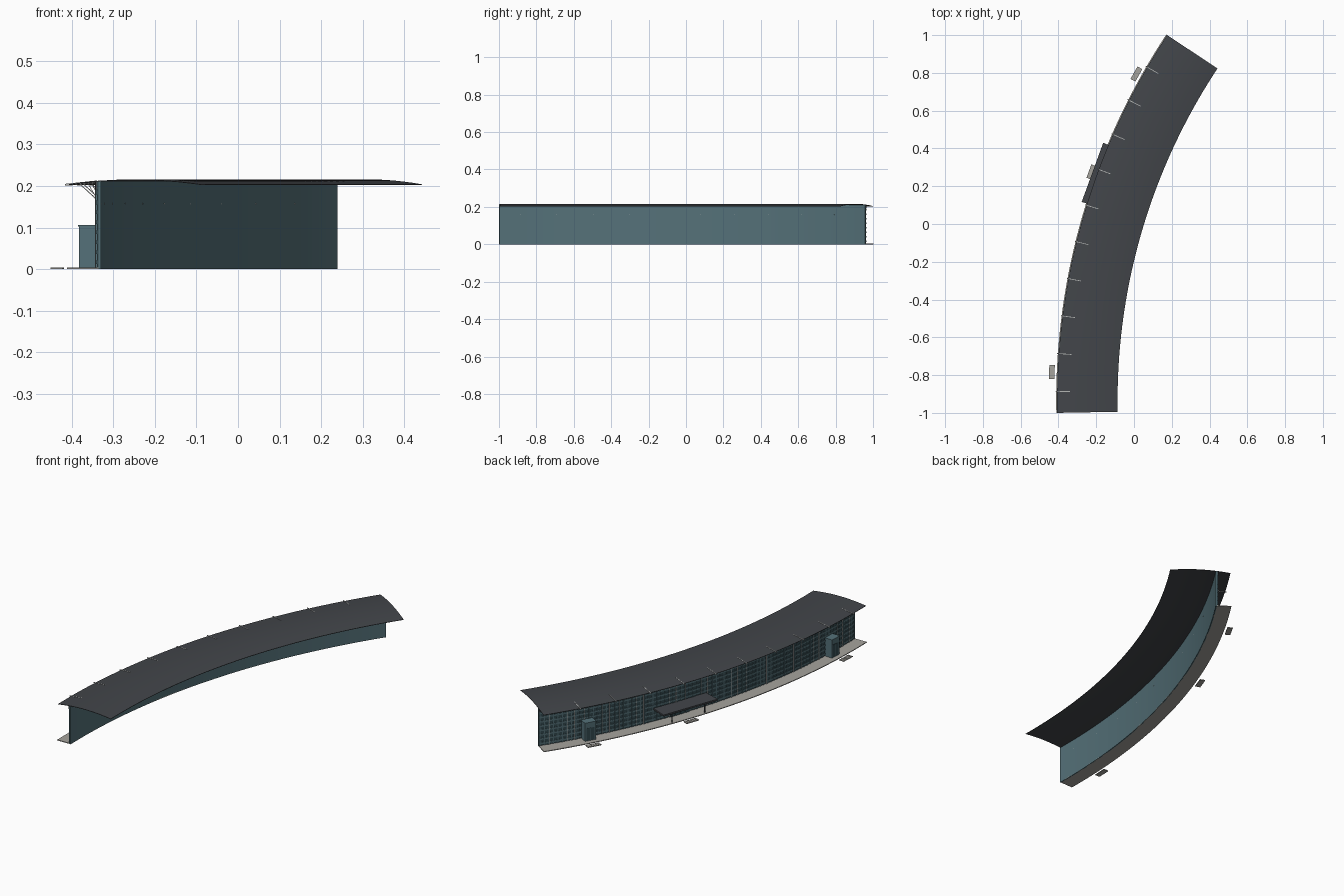
import bpy, bmesh
from math import cos, sin, radians, pi

cube = bpy.data.objects.get("Cube")
if cube:
    bpy.data.objects.remove(cube)

CX, CY = 3.10, -0.935            # centre of the arc
START, END = -1.06, 33.49        # ends of the arc in degrees
R_IN, R_OUT = 3.187, 3.507       # roof edges
R_WALL, R_FACE = 3.430, 3.440    # wall back and glazed face
BAYS = [0.8 + 3.27 * i for i in range(10)]


def material(name, rgb, rough=0.7):
    m = bpy.data.materials.new(name)
    m.use_nodes = True
    m.diffuse_color = (*rgb, 1)
    node = m.node_tree.nodes["Principled BSDF"]
    node.inputs["Base Color"].default_value = (*rgb, 1)
    node.inputs["Roughness"].default_value = rough
    return m


charcoal = material("charcoal roofing", (0.055, 0.06, 0.068))
teal = material("teal cladding", (0.09, 0.165, 0.19))
glass = material("dark teal glass", (0.035, 0.07, 0.082))
paving = material("pale grey paving", (0.38, 0.37, 0.34))
steel = material("light grey steel", (0.45, 0.46, 0.45))


def sweep(name, profile, spans, mat, segs=1):
    """Sweep a closed (radius, z) profile along each (start, end) angle span."""
    bm = bmesh.new()
    n = len(profile)
    for a0, a1 in spans:
        rings = []
        for i in range(segs + 1):
            a = radians(a0 + (a1 - a0) * i / segs)
            rings.append([bm.verts.new((CX - r * cos(a), CY + r * sin(a), z))
                          for r, z in profile])
        for p, q in zip(rings, rings[1:]):
            for j in range(n):
                k = (j + 1) % n
                bm.faces.new((p[j], p[k], q[k], q[j]))
        bm.faces.new(rings[0])
        bm.faces.new(rings[-1][::-1])
    bmesh.ops.recalc_face_normals(bm, faces=bm.faces)
    mesh = bpy.data.meshes.new(name)
    bm.to_mesh(mesh)
    bm.free()
    mesh.materials.append(mat)
    ob = bpy.data.objects.new(name, mesh)
    bpy.context.collection.objects.link(ob)
    if segs > 8:
        bpy.ops.object.select_all(action='DESELECT')
        ob.select_set(True)
        bpy.context.view_layer.objects.active = ob
        bpy.ops.object.shade_smooth_by_angle(angle=radians(20))
    return ob


def rect(r0, r1, z0, z1):
    return [(r0, z0), (r1, z0), (r1, z1), (r0, z1)]


def around(angles, half):
    return [(a - half, a + half) for a in angles]


def roof_z(r):
    t = (r - R_IN) / (R_OUT - R_IN)
    return 0.204 + 0.012 * 4 * t * (1 - t)


def bar(p, q, w):
    """Profile of a slim straight bar between two (radius, z) points."""
    return [(p[0], p[1] - w), (q[0], q[1] - w), (q[0], q[1] + w), (p[0], p[1] + w)]


full = [(START, END)]

# Thin arched roof
steps = [R_IN + (R_OUT - R_IN) * i / 12 for i in range(13)]
top = [(r, roof_z(r)) for r in steps]
sweep("roof", top + [(r, z - 0.002) for r, z in reversed(top)], full, charcoal, 60)

# Wall, glazing and paved walkway
sweep("wall", rect(R_WALL, R_FACE - 0.004, 0, 0.211), full, teal, 60)
sweep("glazing", rect(R_FACE - 0.004, R_FACE, 0.004, 0.209), full, glass, 60)
sweep("walkway", rect(R_WALL, 3.512, 0, 0.004), full, paving, 60)

# Facade grid: rails, slim mullions and bay posts
for i in range(8):
    z = 0.012 + i * 0.024
    sweep(f"facade_rail_{i + 1}", rect(R_FACE, R_FACE + 0.002, z, z + 0.009),
          full, teal, 60)
count = 84
mullions = [START + 0.1 + (END - START - 0.2) * i / count for i in range(count + 1)]
sweep("mullions", rect(R_FACE, R_FACE + 0.003, 0.004, 0.205),
      around(mullions, 0.035), teal)
sweep("pale_mullions", rect(R_FACE, R_FACE + 0.0035, 0.004, 0.195),
      around(mullions[2::4], 0.018), steel)
sweep("bay_posts", rect(R_FACE, R_FACE + 0.004, 0.004, 0.208),
      around(BAYS, 0.03), steel)
sweep("eaves_band", rect(R_FACE, R_FACE + 0.004, 0.192, 0.209), full, charcoal, 60)

# Roof brackets: a rafter at the eaves with two diagonal struts
rafter = bar((R_FACE, roof_z(R_FACE) - 0.001), (3.516, 0.203), 0.0022)
sweep("bracket_rafters", rafter, around(BAYS, 0.03), steel)
sweep("bracket_struts", bar((R_WALL - 0.001, 0.157), (3.480, 0.204), 0.0015),
      around(BAYS, 0.02), steel)
sweep("bracket_inner_struts", bar((R_FACE, 0.170), (3.462, 0.207), 0.0015),
      around(BAYS, 0.02), steel)

# Side entrance lobbies with glazed doors and flat lids
for name, a in (("near", 2.7), ("far", 29.1)):
    sweep(f"{name}_lobby", rect(R_FACE, 3.485, 0.004, 0.103), [(a - 0.5, a + 0.5)], teal)
    sweep(f"{name}_lobby_lid", rect(R_FACE, 3.487, 0.103, 0.106),
          [(a - 0.53, a + 0.53)], teal)
    sweep(f"{name}_lobby_doors", rect(3.485, 3.486, 0.008, 0.075),
          [(a - 0.36, a - 0.03), (a + 0.03, a + 0.36)], glass)

# Main entrance canopy on posts, with doors behind
sweep("canopy", rect(R_FACE, 3.537, 0.068, 0.077), [(17.3, 22.7)], charcoal)
sweep("canopy_posts", rect(3.500, 3.504, 0.004, 0.068),
      around((18.2, 21.5), 0.035), charcoal)
sweep("main_doors", rect(R_FACE, R_FACE + 0.005, 0.004, 0.06),
      around((19.3, 19.8, 20.3, 20.8), 0.22), glass)

# Slatted entrance mats outside the walkway
for name, a in (("near", 2.45), ("main", 20.0), ("far", 29.25)):
    slats = around([a + 0.21 * (i - 2.5) for i in range(6)], 0.085)
    sweep(f"{name}_mat", rect(3.524, 3.553, 0, 0.004), slats, paving)
    sweep(f"{name}_mat_base", rect(3.524, 3.553, 0, 0.002),
          [(a - 0.6, a + 0.6)], paving)
